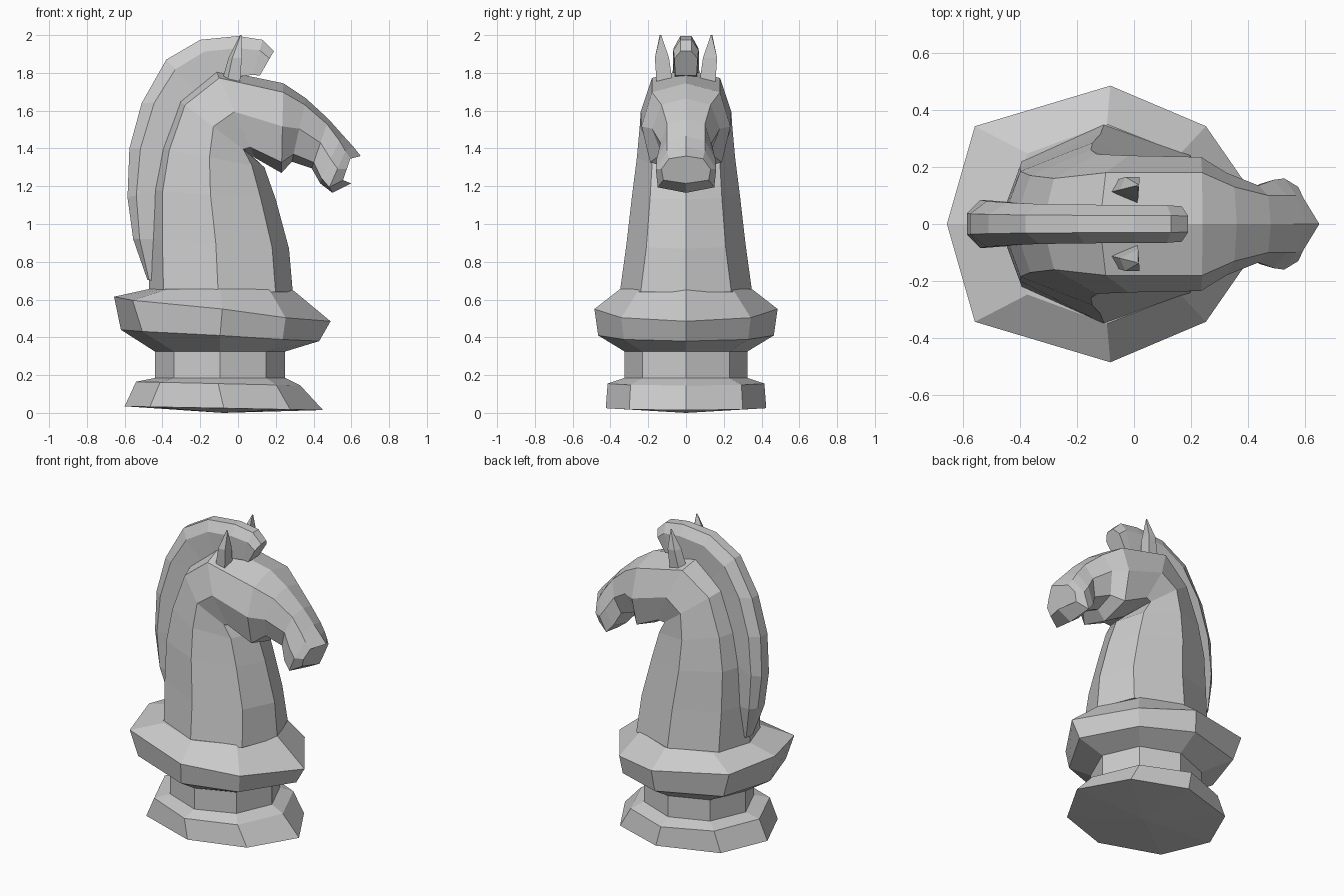
import bpy, bmesh
from math import sin, cos, pi
from mathutils import Vector


def loft(name, rings):
    """Skin a stack of equal-length point rings and cap both ends."""
    bm = bmesh.new()
    rows = [[bm.verts.new(p) for p in ring] for ring in rings]
    n = len(rows[0])
    for a, b in zip(rows, rows[1:]):
        for i in range(n):
            j = (i + 1) % n
            bm.faces.new((a[i], a[j], b[j], b[i]))
    bm.faces.new(rows[0])
    bm.faces.new(rows[-1])
    bmesh.ops.remove_doubles(bm, verts=bm.verts, dist=0.0005)
    bmesh.ops.recalc_face_normals(bm, faces=bm.faces)
    mesh = bpy.data.meshes.new(name)
    bm.to_mesh(mesh)
    bm.free()
    obj = bpy.data.objects.new(name, mesh)
    bpy.context.collection.objects.link(obj)
    return obj


# Pedestal: octagonal rings (centre x, x radius, y radius, z, tilt, diagonal x shift)
def octagon(cx, rx, ry, z, tilt, shift):
    pts = []
    for k in range(8):
        a = k * pi / 4
        x = cx + rx * cos(a) + (shift if k % 2 else 0)
        pts.append((x, ry * sin(a), z + tilt * cos(a)))
    return pts


pedestal = [
    (-0.08, 0.0, 0.0, 0.0, 0.0, 0.0),
    (-0.075, 0.525, 0.425, 0.025, -0.01, -0.02),
    (-0.105, 0.435, 0.415, 0.155, -0.01, 0.0),
    (-0.095, 0.345, 0.325, 0.185, 0.0, 0.0),
    (-0.095, 0.345, 0.325, 0.325, 0.0, 0.0),
    (-0.095, 0.525, 0.465, 0.41, -0.03, -0.04),
    (-0.083, 0.573, 0.485, 0.55, -0.065, -0.07),
    (-0.095, 0.38, 0.35, 0.655, 0.0, -0.01),
]
loft("pedestal", [octagon(*r) for r in pedestal])


# Neck and head: sections fan from crest to throat, then run along the muzzle
# (crest x, z, throat x, z, crest half-width, middle half-width, throat half-width, bow)
sections = [
    (-0.47, 0.64, 0.29, 0.64, 0.22, 0.35, 0.24, 0),
    (-0.475, 0.92, 0.27, 0.87, 0.20, 0.315, 0.21, 0),
    (-0.465, 1.18, 0.20, 1.13, 0.185, 0.285, 0.19, 0),
    (-0.42, 1.40, 0.14, 1.30, 0.17, 0.26, 0.18, 0),
    (-0.32, 1.66, 0.075, 1.36, 0.16, 0.245, 0.19, 0),
    (-0.12, 1.82, 0.09, 1.35, 0.18, 0.24, 0.20, 0),
    (0.24, 1.745, 0.23, 1.27, 0.18, 0.235, 0.19, 0),
    (0.36, 1.665, 0.285, 1.33, 0.13, 0.18, 0.13, 0),
    (0.48, 1.555, 0.39, 1.295, 0.10, 0.135, 0.11, 0),
    (0.56, 1.465, 0.435, 1.215, 0.10, 0.155, 0.14, 0.01),
    (0.61, 1.41, 0.50, 1.165, 0.10, 0.16, 0.15, 0.03),
    (0.65, 1.36, 0.60, 1.215, 0.09, 0.13, 0.12, 0.05),
]


def section(bx, bz, fx, fz, wb, wm, wf, bow):
    crest, throat = Vector((bx, 0, bz)), Vector((fx, 0, fz))
    half = [(0, 0), (0.1, wb), (0.48, wm), (0.88, wf), (1, 0)]
    pts = [crest.lerp(throat, u) + Vector((-bow if w else 0, w, 0)) for u, w in half]
    return pts + [Vector((p.x, -p.y, p.z)) for p in pts[3:0:-1]]


loft("neck_and_head", [section(*s) for s in sections])

# Mane: bevelled crest strip (outer x, z, inner x, z, half-width)
mane = [
    (-0.48, 0.705, -0.45, 0.70, 0.04),
    (-0.555, 0.92, -0.44, 0.92, 0.08),
    (-0.585, 1.14, -0.43, 1.18, 0.085),
    (-0.575, 1.40, -0.38, 1.40, 0.08),
    (-0.51, 1.64, -0.29, 1.64, 0.075),
    (-0.38, 1.87, -0.22, 1.70, 0.07),
    (-0.20, 1.975, -0.12, 1.77, 0.068),
    (0.00, 1.995, 0.00, 1.78, 0.066),
    (0.13, 1.975, 0.08, 1.79, 0.066),
    (0.19, 1.915, 0.115, 1.785, 0.062),
]


def mane_section(ox, oz, ix, iz, w):
    outer, inner = Vector((ox, 0, oz)), Vector((ix, 0, iz))
    half = [(0, w * 0.45), (0.3, w), (1, w * 0.9)]
    side = [outer.lerp(inner, u) + Vector((0, y, 0)) for u, y in half]
    return side + [Vector((p.x, -p.y, p.z)) for p in reversed(side)]


loft("mane", [mane_section(*m) for m in mane])

# Ears: small four-sided spikes, mirrored
for side, label in ((1, "left"), (-1, "right")):
    base = [(-0.09, 0.11), (0.01, 0.07), (0.01, 0.155), (-0.06, 0.155)]
    mid = [(-0.05, 0.12), (0.015, 0.09), (0.02, 0.165), (-0.03, 0.165)]
    rings = [[(x, side * y, z) for x, y in pts] for pts, z in ((base, 1.74), (mid, 1.88))]
    rings.append([(0.014, side * 0.135, 2.0)] * 4)
    # the tip collapses to a point, so give its ring a hair of size
    rings[-1] = [(0.014 + dx, side * (0.135 + dy), 2.0)
                 for dx, dy in ((-.004, 0), (0, -.004), (.004, 0), (0, .004))]
    loft("ear_" + label, rings)
